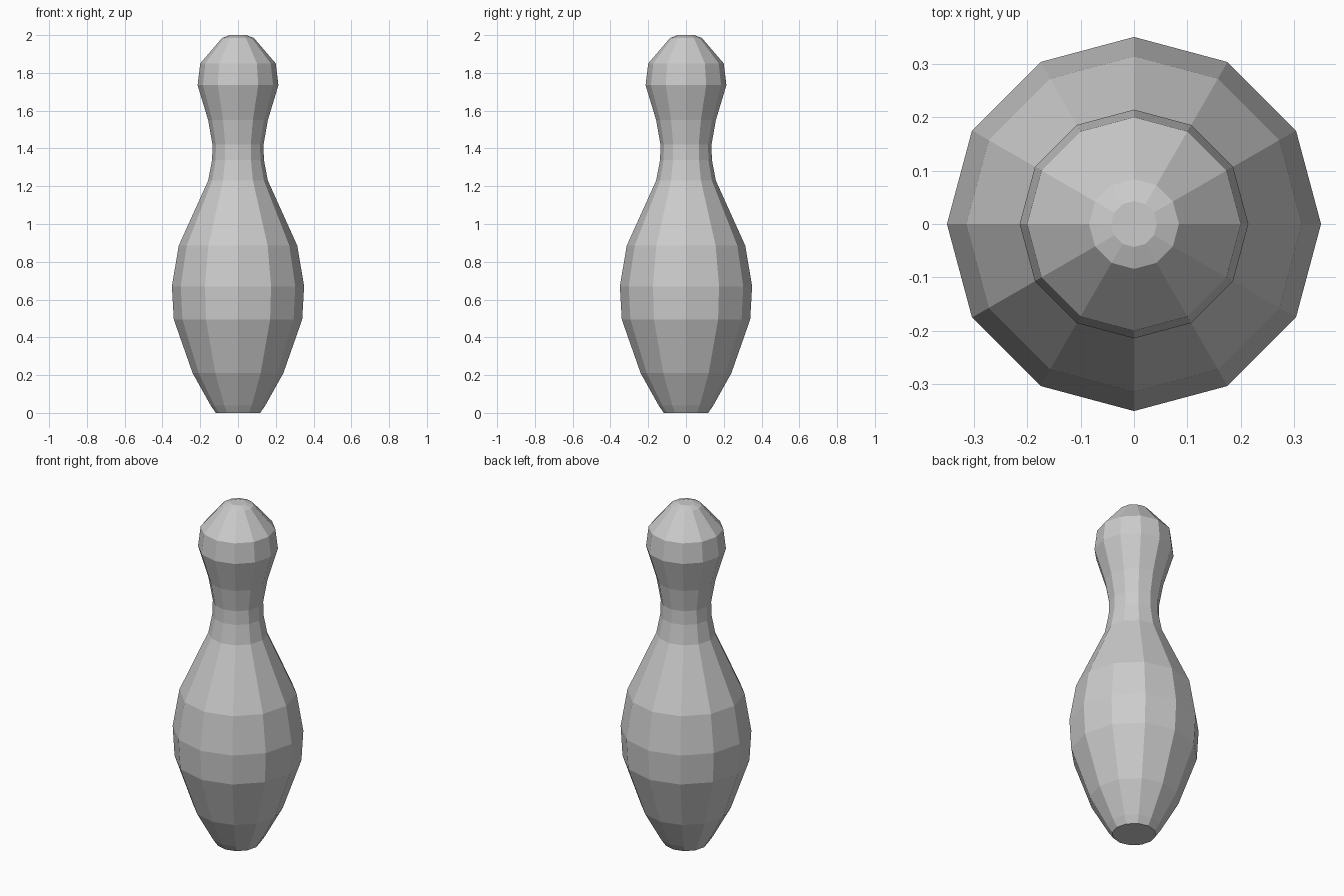
import bpy, bmesh, math

if "Cube" in bpy.data.objects:
    bpy.data.objects.remove(bpy.data.objects["Cube"])

SIDES = 12
# (radius, height) from base to crown
PROFILE = [(0.118, 0.0), (0.145, 0.04), (0.24, 0.21), (0.34, 0.495), (0.35, 0.67),
           (0.314, 0.885), (0.158, 1.23), (0.137, 1.34), (0.135, 1.42), (0.158, 1.55),
           (0.214, 1.735), (0.2, 1.85), (0.084, 1.985), (0.043, 2.0)]

mat = bpy.data.materials.new("light grey")
mat.diffuse_color = (0.6, 0.6, 0.6, 1)
mat.use_nodes = True
mat.node_tree.nodes["Principled BSDF"].inputs["Base Color"].default_value = mat.diffuse_color

# Pin body: flat-faced lathe with closed ends
bm = bmesh.new()
rings = [[bm.verts.new((r * math.cos(a), r * math.sin(a), z))
          for a in (2 * math.pi * i / SIDES for i in range(SIDES))]
         for r, z in PROFILE]
for low, high in zip(rings, rings[1:]):
    for i in range(SIDES):
        j = (i + 1) % SIDES
        bm.faces.new((low[i], low[j], high[j], high[i]))
bm.faces.new(rings[0][::-1])
bm.faces.new(rings[-1])
mesh = bpy.data.meshes.new("bowling_pin")
bm.to_mesh(mesh)
bm.free()
mesh.materials.append(mat)
pin = bpy.data.objects.new("bowling_pin", mesh)
bpy.context.collection.objects.link(pin)
